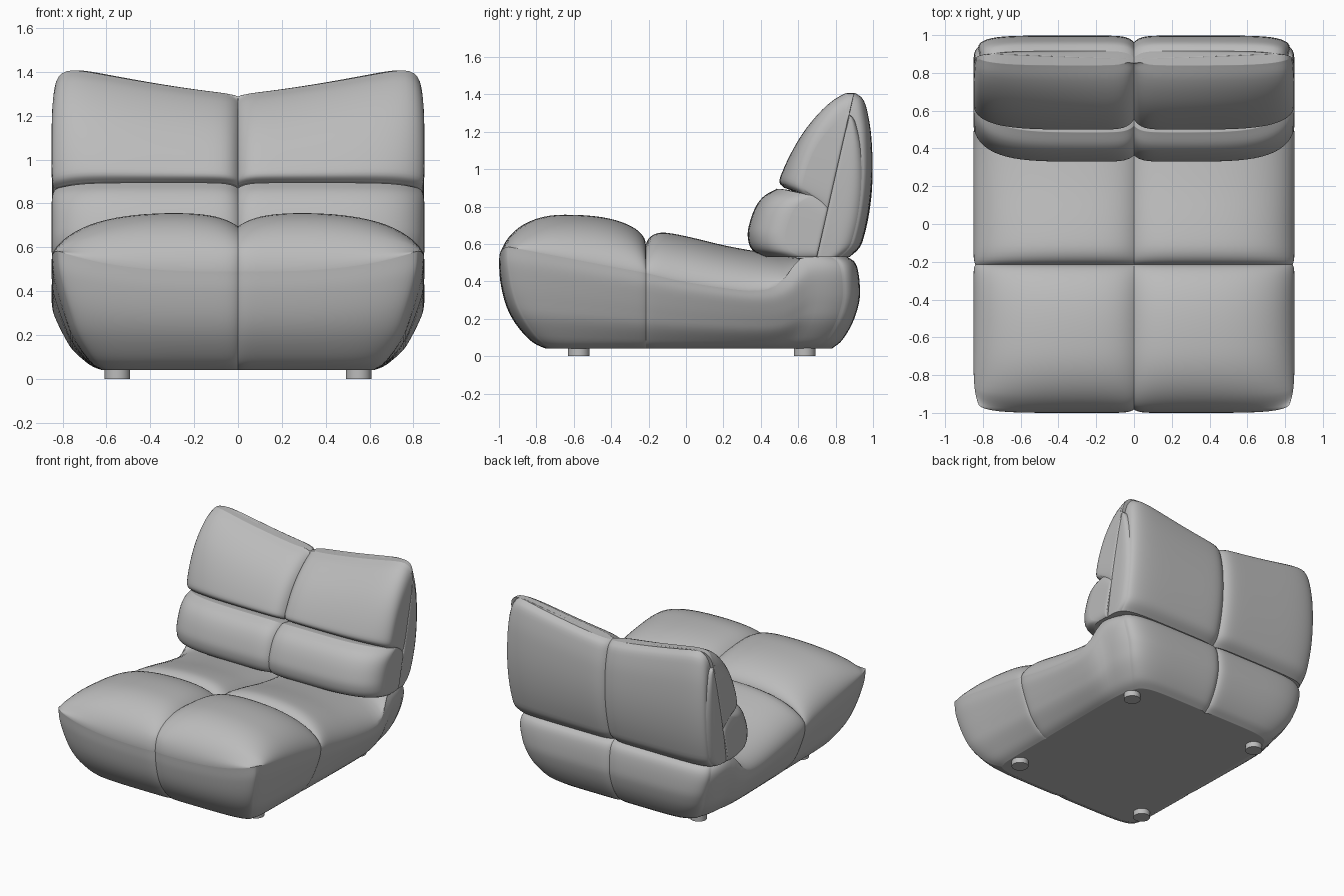
import bpy, bmesh, math

if "Cube" in bpy.data.objects:
    bpy.data.objects.remove(bpy.data.objects["Cube"])

fabric = bpy.data.materials.new("grey fabric")
fabric.diffuse_color = (0.5, 0.5, 0.5, 1)
fabric.use_nodes = True
fabric.node_tree.nodes["Principled BSDF"].inputs["Base Color"].default_value = fabric.diffuse_color


def curve(pts, x):
    """Smooth interpolation through (x, value) points."""
    x = min(max(x, pts[0][0]), pts[-1][0])
    i = 0
    while i < len(pts) - 2 and x > pts[i + 1][0]:
        i += 1

    def slope(k):
        a, b = pts[max(k - 1, 0)], pts[min(k + 1, len(pts) - 1)]
        return (b[1] - a[1]) / (b[0] - a[0])
    (x0, y0), (x1, y1) = pts[i], pts[i + 1]
    h = x1 - x0
    u = (x - x0) / h
    return ((2*u**3 - 3*u*u + 1) * y0 + (u**3 - 2*u*u + u) * h * slope(i)
            + (3*u*u - 2*u**3) * y1 + (u**3 - u*u) * h * slope(i + 1))


def lerp(a, b, t):
    return a + (b - a) * t


def rounding(s, n):
    """0 in the middle, curving up to 1 at the outer end."""
    return 1 - math.sqrt(max(0, 1 - s**n))


def pinch(d, width=0.04):
    return math.exp(-d / width)


def cushion(name, f, n=30):
    """Closed subdivided box, shaped by f(s, t, w): out, back, up; mirrored in x."""
    bm = bmesh.new()
    verts = {}
    step = [0.5 - 0.5 * math.cos(math.pi * i / n) for i in range(n + 1)]

    def vert(c):
        if c not in verts:
            verts[c] = bm.verts.new(f(*[step[i] for i in c]))
        return verts[c]
    for axis in range(3):
        for side in (0, n):
            for i in range(n):
                for j in range(n):
                    quad = []
                    for a, b in ((i, j), (i + 1, j), (i + 1, j + 1), (i, j + 1)):
                        c = [a, b]
                        c.insert(axis, side)
                        quad.append(vert(tuple(c)))
                    bm.faces.new(quad)
    bmesh.ops.recalc_face_normals(bm, faces=bm.faces)
    mesh = bpy.data.meshes.new(name)
    bm.to_mesh(mesh)
    bm.free()
    ob = bpy.data.objects.new(name, mesh)
    bpy.context.collection.objects.link(ob)
    mesh.materials.append(fabric)
    mod = ob.modifiers.new("mirror", 'MIRROR')
    mod.use_mirror_merge = False
    bpy.ops.object.select_all(action='DESELECT')
    ob.select_set(True)
    bpy.context.view_layer.objects.active = ob
    bpy.ops.object.shade_smooth_by_angle(angle=math.radians(38))
    return ob


# Shared base profiles
SIDE = [(0, .62), (.04, .655), (.11, .69), (.3, .755), (.48, .79), (.67, .82), (.85, .843), (1, .85)]
FRONT = [(0, -.75), (.06, -.81), (.18, -.87), (.36, -.93), (.55, -.968), (.8, -.993), (1, -1)]
BACK = [(0, .78), (.08, .83), (.28, .89), (.5, .925), (.65, .93), (.85, .92), (.95, .9), (1, .865)]
SEAT_TOP = [(-.215, .60), (-.2, .632), (-.17, .655), (-.12, .665), (0, .645), (.2, .597),
            (.4, .56), (.6, .53), (.93, .53)]
SEAT_SEAM = [(-.215, .445), (0, .4), (.3, .357), (.42, .35), (.52, .365), (.6, .42),
             (.66, .5), (.71, .53), (.93, .53)]


def crown(s, e=0.55):
    return max(0, 1 - s**4)**e * (1 - .28 * pinch(s, .1))


# Front half of the base
def base_front(s, t, w):
    edge = lerp(.585, .445, t)
    if t < .45:
        mid = .49 + .27 * max(0, 1 - (1 - t / .45)**2.2)**.5
    else:
        mid = .76 - .16 * rounding((t - .45) / .55, 2.4)
    if mid > edge:
        k = crown(s, 1 - .45 * min(1, t / .1))
    else:
        k = 1 - s**3
    top = edge + (mid - edge) * k
    x = s * curve(SIDE, w) * (1 - .03 * (1 - t)**12 - .012 * pinch(1 - t, .025))
    y0 = curve(FRONT, w) + .05 * rounding(s, 8) + .018 * pinch(s, .03)
    return x, lerp(y0, -.215, t), lerp(.04, top, w)


# Rear half of the base
def base_rear(s, t, w):
    yt = lerp(-.215, .865, t)
    edge, mid = curve(SEAT_SEAM, yt), curve(SEAT_TOP, yt)
    top = edge + (mid - edge) * crown(s)
    rear = min(1, max(0, (yt - .55) / .15))
    x = s * curve(SIDE, w) * (1 - .06 * t**12 - .012 * pinch(t, .02) - .04 * rear * w**10)
    y1 = curve(BACK, w) - .09 * rounding(s, 8) - .02 * pinch(s, .03)
    return x, lerp(-.215, y1, t), lerp(.04, top, w)


# Backrest: slanted seam plane and wavy top edge
def seam_y(z):
    return .7 + .2 * (z - .53) / .88


def back_top(s):
    return 1.30 + .115 * (s / .9)**1.3 - .13 * rounding(s, 20) - .012 * pinch(s)


ROLL = [(0, .42), (.1, .355), (.3, .33), (.5, .34), (.75, .375), (.9, .42), (1, .485)]
PILLOW = [(0, .525), (.06, .5), (.15, .507), (.4, .56), (.62, .625), (.8, .7), (.93, .775), (1, .84)]
SHELL = [(0, .875), (.05, .92), (.1, .943), (.3, .98), (.52, .997), (.75, .992), (.9, .972),
         (.97, .95), (1, .915)]


def lumbar_roll(s, t, w):
    top = .895 - .075 * t**1.5 - .03 * s**10 - .025 * pinch(s)
    z = lerp(.53, top, w)
    y0 = curve(ROLL, w) + .2 * rounding(s, 6) + .035 * pinch(s)
    x = s * (.85 - .015 * (2 * w - 1)**8 - .008 * pinch(1 - t, .03))
    return x, lerp(y0, seam_y(z), t), z


def back_pillow(s, t, w):
    bottom = .9 - .08 * t - .03 * s**10 - .02 * pinch(s)
    z = lerp(bottom, back_top(s), w)
    y1 = seam_y(z)
    y0 = min(curve(PILLOW, w) + .13 * rounding(s, 6) * (1 - .6 * w) + .055 * pinch(s), y1 - .02)
    x = s * (.85 - .012 * (1 - w)**12 - .012 * w**8 - .008 * pinch(1 - t, .03))
    return x, lerp(y0, y1, t), z


def back_shell(s, t, w):
    z = lerp(.53, back_top(s), w)
    y1 = curve(SHELL, w) - .06 * rounding(s, 10) - .035 * pinch(s)
    x = s * (.85 - .02 * (1 - w)**4 - .012 * w**8 - .008 * pinch(t, .03) - .025 * t**6)
    return x, lerp(seam_y(z), y1, t), z


cushion("base_front", base_front)
cushion("base_rear", base_rear)
cushion("lumbar_roll", lumbar_roll)
cushion("back_pillow", back_pillow)
cushion("back_shell", back_shell)

# Feet
for x in (-.55, .55):
    for y, label in ((-.573, "front"), (.635, "rear")):
        bpy.ops.mesh.primitive_cylinder_add(vertices=32, radius=.058, depth=.05, location=(x, y, .025))
        foot = bpy.context.object
        foot.name = f"{label}_foot_{'left' if x < 0 else 'right'}"
        foot.data.materials.append(fabric)
        bpy.ops.object.shade_smooth_by_angle(angle=math.radians(38))
